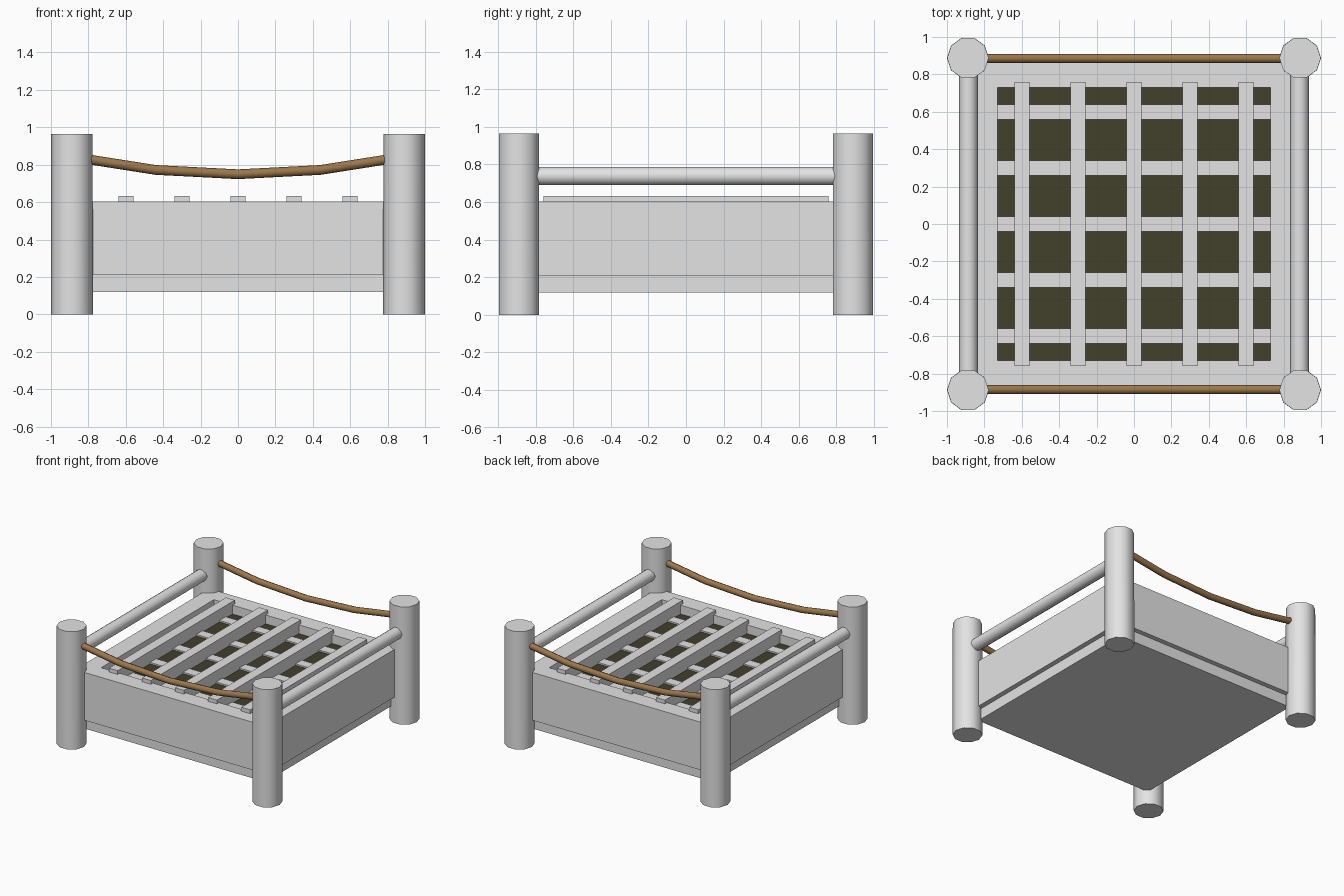
import bpy, bmesh, math
from mathutils import Matrix, Vector

if "Cube" in bpy.data.objects:
    bpy.data.objects.remove(bpy.data.objects["Cube"])


def material(name, rgb):
    m = bpy.data.materials.new(name)
    m.diffuse_color = (*rgb, 1)
    m.use_nodes = True
    m.node_tree.nodes["Principled BSDF"].inputs["Base Color"].default_value = m.diffuse_color
    return m


GREY = material("pale_grey", (0.77, 0.77, 0.77))
BROWN = material("rope_brown", (0.33, 0.185, 0.07))
GREEN = material("dark_olive", (0.054, 0.05, 0.024))


def finish(name, bm, mat, smooth=False):
    bmesh.ops.recalc_face_normals(bm, faces=bm.faces)
    me = bpy.data.meshes.new(name)
    bm.to_mesh(me)
    bm.free()
    me.materials.append(mat)
    ob = bpy.data.objects.new(name, me)
    bpy.context.collection.objects.link(ob)
    if smooth:
        bpy.ops.object.select_all(action='DESELECT')
        ob.select_set(True)
        bpy.context.view_layer.objects.active = ob
        bpy.ops.object.shade_smooth_by_angle(angle=math.radians(50))
    return ob


def box(name, lo, hi, mat):
    lo, hi = Vector(lo), Vector(hi)
    bm = bmesh.new()
    bmesh.ops.create_cube(bm, size=1, matrix=Matrix.Translation((lo + hi) / 2)
                          @ Matrix.Diagonal((*(hi - lo), 1)))
    return finish(name, bm, mat)


def tube(name, rings, sides, mat):
    """Loft rings of (centre, axis_u, axis_v) vectors into a capped tube."""
    bm = bmesh.new()
    loops = []
    for c, u, v in rings:
        loops.append([bm.verts.new(Vector(c) + Vector(u) * math.cos(a) + Vector(v) * math.sin(a))
                      for a in (2 * math.pi * i / sides for i in range(sides))])
    for a, b in zip(loops, loops[1:]):
        for i in range(sides):
            j = (i + 1) % sides
            bm.faces.new((a[i], a[j], b[j], b[i]))
    bm.faces.new(loops[0])
    bm.faces.new(loops[-1])
    return finish(name, bm, mat, True)


P = 0.888  # post centre offset

# corner posts
for sx, sx_name in ((-1, "left"), (1, "right")):
    for sy, sy_name in ((-1, "front"), (1, "back")):
        tube(f"{sy_name}_{sx_name}_post",
             [((sx * P, sy * P, z), (r, 0, 0), (0, r, 0)) for z, r in ((0, 0.112), (0.965, 0.111))],
             10, GREY)

# base slab and the four thick walls
box("base_slab", (-0.83, -0.83, 0.12), (0.83, 0.83, 0.21), GREY)
for s, yn, xn in ((-1, "front", "left"), (1, "back", "right")):
    a, b = sorted((s * 0.73, s * 0.87))
    box(yn + "_wall", (-0.87, a, 0.21), (0.87, b, 0.602), GREY)
    box(xn + "_wall", (a, -0.73, 0.21), (b, 0.73, 0.602), GREY)

# dark pit under the grate
box("pit_floor", (-0.73, -0.73, 0.5), (0.73, 0.73, 0.53), GREEN)

# grate: long bars resting on the rim, low cross bars lying on the pit floor
for i in range(5):
    c = (i - 2) * 0.3
    box(f"grate_bar_{i + 1}", (c - 0.04, -0.758, 0.52), (c + 0.04, 0.758, 0.633), GREY)
    box(f"grate_cross_bar_{i + 1}", (-0.735, c - 0.04, 0.52), (0.735, c + 0.04, 0.542), GREY)

# side handrails
for s, n in ((-1, "left"), (1, "right")):
    tube(n + "_rail", [((s * 0.885, y, 0.738), (0.05, 0, 0), (0, 0, 0.05)) for y in (-0.86, 0.86)],
         10, GREY)

# sagging ropes at front and back
path = ((-0.88, 0.841), (-0.44, 0.772), (0, 0.749), (0.44, 0.772), (0.88, 0.841))
for s, n in ((-1, "front"), (1, "back")):
    rings = []
    for x, z in path:
        t = Vector((1, 0, 0.105 * x / 0.44))
        t.normalize()
        rings.append(((x, s * 0.885, z), (0, 0.025, 0), Vector((-t.z, 0, t.x)) * 0.026))
    tube(n + "_rope", rings, 8, BROWN)
